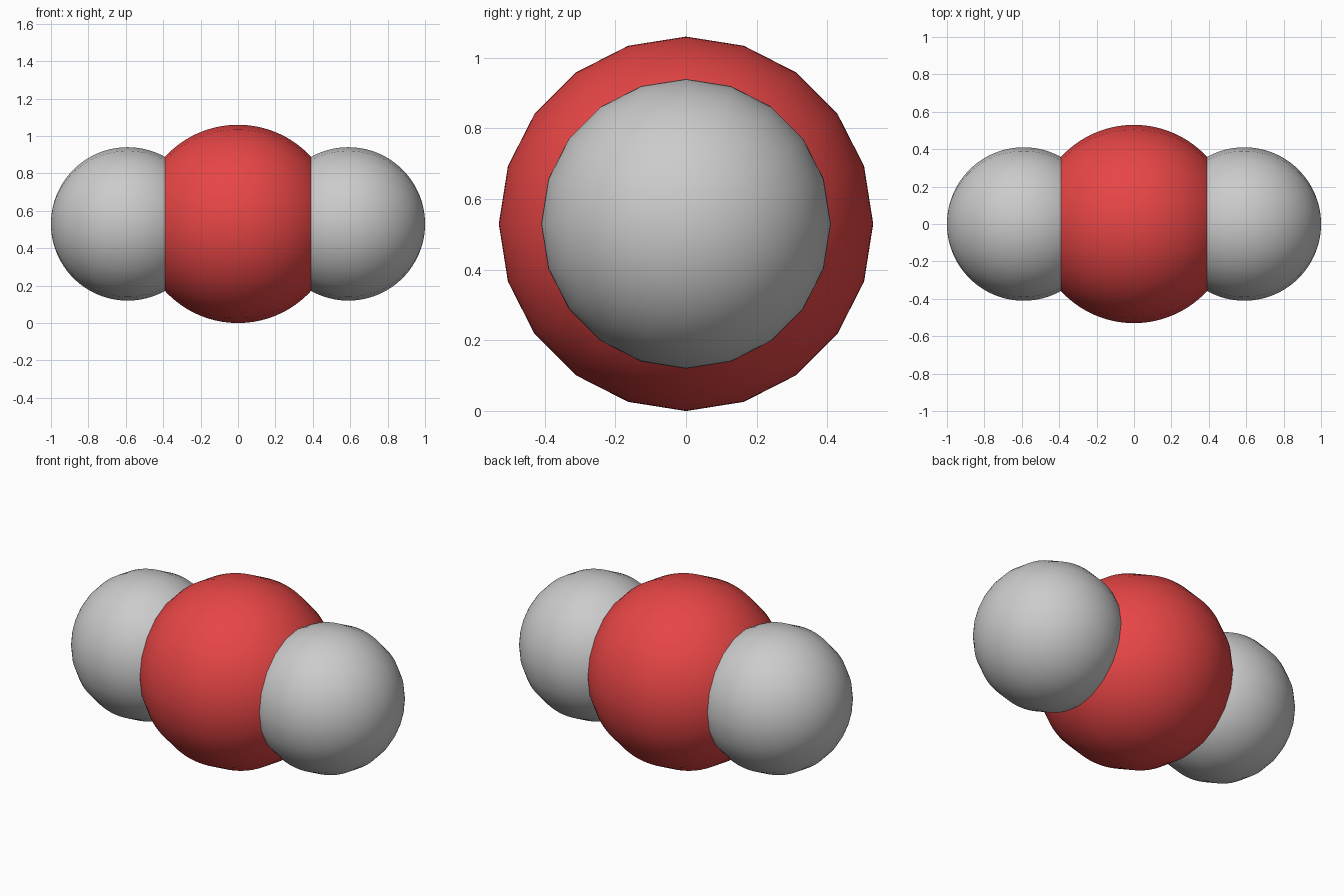
import bpy
import math

if "Cube" in bpy.data.objects:
    bpy.data.objects.remove(bpy.data.objects["Cube"])

R_CENTRE, R_SIDE, OFFSET = 0.53, 0.41, 0.59

red = bpy.data.materials.new("red")
red.diffuse_color = (0.80, 0.06, 0.06, 1)
red.use_nodes = True
red.node_tree.nodes["Principled BSDF"].inputs["Base Color"].default_value = red.diffuse_color


def ball(name, radius, x, material=None):
    # 20 sides around the x axis, many rings along it
    bpy.ops.mesh.primitive_uv_sphere_add(
        segments=20, ring_count=64, radius=radius,
        location=(x, 0, R_CENTRE), rotation=(0, math.pi / 2, 0))
    obj = bpy.context.object
    obj.name = name
    bpy.ops.object.transform_apply(location=False, rotation=True, scale=False)
    bpy.ops.object.shade_smooth()
    if material:
        obj.data.materials.append(material)
    return obj


# Large centre ball with a smaller ball sunk into each side
ball("centre_ball", R_CENTRE, 0, red)
for side, sign in (("left", -1), ("right", 1)):
    ball(side + "_ball", R_SIDE, sign * OFFSET)
